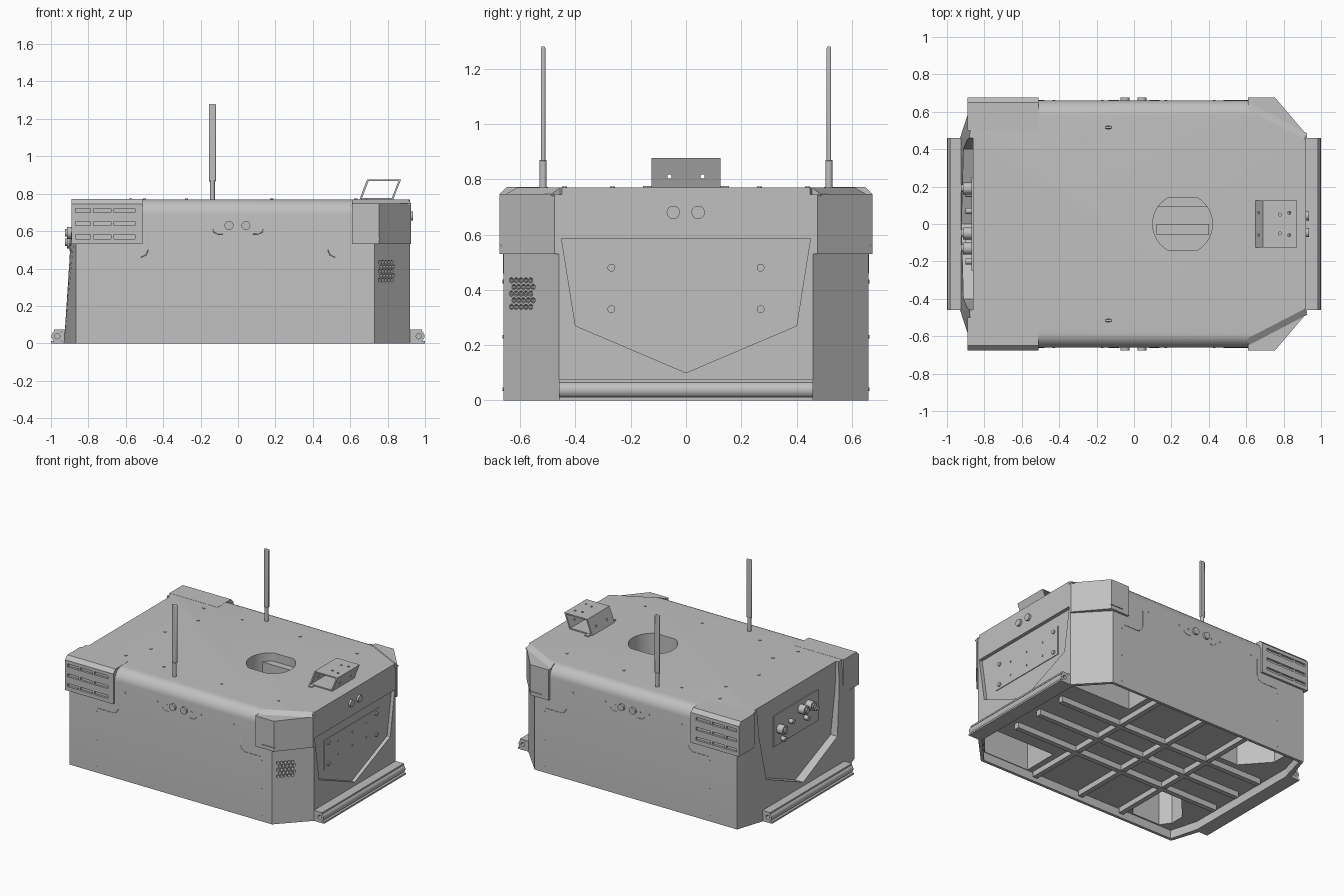
import bpy, bmesh, math
from mathutils import Vector

if "Cube" in bpy.data.objects:
    bpy.data.objects.remove(bpy.data.objects["Cube"])

grey = bpy.data.materials.new("plain grey")
grey.use_nodes = True
grey.diffuse_color = (0.53, 0.53, 0.53, 1)
grey.node_tree.nodes["Principled BSDF"].inputs["Base Color"].default_value = (0.53, 0.53, 0.53, 1)


def finish(name, bm):
    bmesh.ops.recalc_face_normals(bm, faces=bm.faces)
    me = bpy.data.meshes.new(name)
    bm.to_mesh(me)
    bm.free()
    me.materials.append(grey)
    ob = bpy.data.objects.new(name, me)
    bpy.context.collection.objects.link(ob)
    return ob


def extrude(bm, pts, a, b, axis="z"):
    """Extrude a 2D outline from a to b along an axis."""
    place = {"x": lambda p, t: (t, p[0], p[1]),
             "y": lambda p, t: (p[0], t, p[1]),
             "z": lambda p, t: (p[0], p[1], t)}[axis]
    low, high = ([bm.verts.new(place(p, t)) for p in pts] for t in (a, b))
    bm.faces.new(low)
    bm.faces.new(high)
    for i in range(len(pts)):
        j = (i + 1) % len(pts)
        bm.faces.new((low[i], low[j], high[j], high[i]))


def prism(name, pts, a, b, axis="z"):
    bm = bmesh.new()
    extrude(bm, pts, a, b, axis)
    return finish(name, bm)


def box(name, x, y, z):
    return prism(name, [(x[0], y[0]), (x[1], y[0]), (x[1], y[1]), (x[0], y[1])], *z)


def circle(u, v, r, n=20):
    return [(u + r * math.cos(2 * math.pi * i / n), v + r * math.sin(2 * math.pi * i / n)) for i in range(n)]


def discs(name, spots, r, a, b, axis, n=16):
    """Several round studs in one object."""
    bm = bmesh.new()
    for u, v in spots:
        extrude(bm, circle(u, v, r, n), a, b, axis)
    return finish(name, bm)


def cut(target, *cutters):
    for c in cutters:
        c.hide_render = True
        mod = target.modifiers.new("cut", "BOOLEAN")
        mod.operation, mod.solver, mod.object = "DIFFERENCE", "EXACT", c
        bpy.context.view_layer.objects.active = target
        bpy.ops.object.modifier_apply(modifier=mod.name)
        bpy.data.objects.remove(c)


def flip(pts):
    return [(x, -y) for x, y in pts]


def both(half):
    return half + flip(half)[::-1]


# Main housing: chamfered plan, sloping rear, rounded long top edges
bm = bmesh.new()
plan = both([(-0.93, 0.46), (-0.865, 0.66), (0.73, 0.66), (0.92, 0.46)])
extrude(bm, plan, 0, 0.77)
for v in bm.verts:
    if v.co.z > 0.5 and v.co.x < -0.9:
        v.co.x = -0.88
long_edges = [e for e in bm.edges if all(v.co.z > 0.5 and abs(v.co.y) > 0.6 for v in e.verts)]
bmesh.ops.bevel(bm, geom=long_edges, offset=0.08, segments=7, profile=0.5, affect="EDGES")
body = finish("housing", bm)

# Underside cavity and wheel wells
cavity = [(-0.9, 0.44), (-0.845, 0.64), (0.72, 0.64), (0.895, 0.45)]
cut(body, prism("cavity", both(cavity), -0.1, 0.06))
front_well = [(0.36, 0.38), (0.36, 0.635), (0.715, 0.635), (0.88, 0.45), (0.88, 0.38)]
rear_well = [(-0.45, 0.28), (-0.45, 0.56), (-0.52, 0.63), (-0.74, 0.63), (-0.79, 0.56), (-0.79, 0.46), (-0.63, 0.28)]
for well in (front_well, rear_well):
    cut(body, prism("well", well, -0.1, 0.32), prism("well", flip(well), -0.1, 0.32))

# End recesses, top opening and lowered front corners
shield = [(-0.45, 0.585), (-0.4, 0.27), (0, 0.1), (0.4, 0.27), (0.45, 0.585)]
cut(body, prism("recess", shield, 0.895, 1.1, "x"))
cut(body, prism("recess", [(-0.46, 0.8)] + shield + [(0.46, 0.8)], -1.1, -0.86, "x"))
opening = [(x, max(-0.14, min(0.14, y))) for x, y in circle(0.26, 0, 0.16, 48)]
cut(body, prism("opening", opening, 0.62, 0.9))
corner = [(0.61, 0.61), (0.61, 0.8), (1, 0.8), (1, 0.4), (0.91, 0.455)]
for c in (corner, flip(corner)):
    cut(body, prism("corner", c, 0.745, 0.9))

# Honeycomb vent on the front right chamfer
bm = bmesh.new()
along = Vector((0.19, 0.2, 0)).normalized()
out = Vector((along.y, -along.x, 0))
for row in range(5):
    for col in range(5):
        mid = Vector((0.757, -0.632, 0.338 + row * 0.024)) + along * (0.024 * col + 0.012 * (row % 2))
        rings = [[bm.verts.new(mid + out * d + (along * math.sin(k * math.pi / 3) + Vector((0, 0, math.cos(k * math.pi / 3)))) * 0.011)
                  for k in range(6)] for d in (-0.03, 0.03)]
        bm.faces.new(rings[0])
        bm.faces.new(rings[1])
        for k in range(6):
            bm.faces.new((rings[0][k], rings[0][k - 1], rings[1][k - 1], rings[1][k]))
cut(body, finish("vent", bm))

# Parts seen inside the top opening
box("inner_ledge", (0.12, 0.4), (0.09, 0.15), (0.62, 0.71))
box("inner_bar", (0.12, 0.4), (-0.06, 0.0), (0.62, 0.65))

# Underside frame
for y in (-0.22, 0, 0.22):
    box("long_beam", (-0.86, 0.8), (y - 0.018, y + 0.018), (0.02, 0.065))
for x in (-0.42, -0.08, 0.3):
    box("cross_beam", (x - 0.018, x + 0.018), (-0.63, 0.63), (0.022, 0.065))

for s, side in ((-1, "right"), (1, "left")):
    # Rear corner guard with three slots
    edge = [(0.5, 0.53), (0.675, 0.53), (0.675, 0.745), (0.65, 0.771), (0.5, 0.771)]
    guard = prism(side + "_rear_guard", [(s * y, z) for y, z in edge], -0.89, -0.51, "x")
    for z in (0.57, 0.64, 0.71):
        cut(guard, box("slot", (-0.87, -0.55), sorted((s * 0.66, s * 0.7)), (z - 0.011, z + 0.011)))
    for x in (-0.78, -0.67):
        box(side + "_slot_rib", (x - 0.008, x + 0.008), sorted((s * 0.65, s * 0.672)), (0.55, 0.73))

    # Front corner guard wrapped around the chamfer
    wrap = [(0.61, 0.5), (0.61, 0.675), (0.755, 0.675), (0.925, 0.475), (0.925, 0.46), (0.8, 0.46)]
    guard = prism(side + "_front_guard", [(x, s * y) for x, y in wrap], 0.53, 0.747)
    cut(guard, box("slot", (0.66, 0.9), sorted((s * 0.669, s * 0.7)), (0.556, 0.562)))
    # Sloped strip joining guard to top
    strip = [(0.61, 0.61), (0.61, 0.65), (0.925, 0.485), (0.91, 0.455)]
    bm = bmesh.new()
    extrude(bm, [(x, s * y) for x, y in strip], 0.74, 0.77)
    for v in bm.verts:
        if v.co.z > 0.75 and (abs(v.co.y) > 0.64 or v.co.x > 0.92):
            v.co.z = 0.747
    finish(side + "_guard_slope", bm)

    # Antenna
    y = s * 0.517
    prism(side + "_antenna_base", circle(-0.137, y, 0.013), 0.76, 0.87)
    blade = box(side + "_antenna_blade", (-0.156, -0.118), (y - 0.008, y + 0.008), (0.865, 1.28))
    bev = blade.modifiers.new("round", "BEVEL")
    bev.width, bev.segments = 0.005, 2

    # Side buttons, bolts and seams
    discs(side + "_buttons", [(-0.048, 0.63), (0.042, 0.63)], 0.024, s * 0.65, s * 0.675, "y", 24)
    bolts = [(x, z) for x in (-0.65, 0.65) for z in (0.04, 0.23, 0.43)]
    bolts += [(x, 0.63) for x in (-0.43, -0.17, -0.1, 0.095, 0.17, 0.43)]
    discs(side + "_side_bolts", bolts, 0.007, s * 0.655, s * 0.663, "y", 10)
    for m in (-1, 1):
        for path in ([(0.48, 0.62), (0.48, 0.5), (0.492, 0.472), (0.52, 0.46), (0.64, 0.46)],
                     [(0.135, 0.61), (0.128, 0.592), (0.11, 0.585), (0.08, 0.585)]):
            cu = bpy.data.curves.new(side + "_seam", "CURVE")
            cu.dimensions, cu.bevel_depth, cu.bevel_resolution = "3D", 0.002, 0
            sp = cu.splines.new("POLY")
            sp.points.add(len(path) - 1)
            for p, (x, z) in zip(sp.points, path):
                p.co = (m * x, s * 0.66, z, 1)
            cu.materials.append(grey)
            bpy.context.collection.objects.link(bpy.data.objects.new(side + "_seam", cu))

# Bumper rails at both ends
for s, end in ((1, "front"), (-1, "rear")):
    span = lambda a, b: sorted((s * a, s * b))
    box(end + "_rail_base", span(0.9, 1.0), (-0.46, 0.46), (0, 0.012))
    box(end + "_rail_top", span(0.9, 0.985), (-0.46, 0.46), (0.064, 0.075))
    box(end + "_rail_back", span(0.9, 0.945), (-0.46, 0.46), (0.005, 0.07))
    tube = prism(end + "_rail_tube", circle(s * 0.966, 0.038, 0.031, 24), -0.46, 0.46, "y")
    for y in (-0.46, 0.46):
        cut(tube, prism("bore", circle(s * 0.966, 0.038, 0.014, 16), y - 0.04, y + 0.04, "y"))

# Front end plate, buttons and bolts
box("front_plate", (0.89, 0.9), (-0.31, 0.31), (0.3, 0.51))
discs("front_plate_bolts", [(y, z) for y in (-0.27, 0.27) for z in (0.33, 0.48)], 0.014, 0.89, 0.908, "x")
discs("front_plate_pins", [(y, z) for y in (-0.16, 0, 0.16) for z in (0.355, 0.452)], 0.006, 0.89, 0.904, "x", 10)
discs("front_buttons", [(-0.046, 0.68), (0.044, 0.68)], 0.024, 0.9, 0.935, "x", 24)

# Rear connector panel
box("rear_plate", (-0.868, -0.85), (-0.25, 0.25), (0.43, 0.65))
discs("rear_large_connectors", [(0.19, 0.54), (-0.05, 0.59), (-0.13, 0.59)], 0.032, -0.915, -0.86, "x", 24)
discs("rear_connector_tips", [(-0.05, 0.59), (-0.13, 0.59), (0.19, 0.54)], 0.02, -0.925, -0.86, "x", 16)
discs("rear_small_connectors", [(0.16, 0.46), (0.07, 0.55), (-0.1, 0.51), (-0.2, 0.54)], 0.016, -0.9, -0.86, "x")

# Sensor bracket: leaning sheet-metal loop on small feet
bracket = prism("bracket", [(0.65, 0.77), (0.83, 0.77), (0.872, 0.876), (0.69, 0.876)], -0.125, 0.125, "y")
cut(bracket, prism("window", [(0.664, 0.778), (0.823, 0.778), (0.858, 0.868), (0.698, 0.868)], -0.2, 0.2, "y"))
cut(bracket, discs("holes", [(0.78, 0.05), (0.78, -0.05), (0.83, 0.06), (0.83, -0.06)], 0.008, 0.86, 0.9, "z", 12))
cut(bracket, discs("holes", [(-0.06, 0.81), (0.06, 0.81)], 0.008, 0.6, 0.9, "x", 12))
for y in (-0.14, 0.14):
    box("bracket_foot", (0.66, 0.69), (y - 0.015, y + 0.015), (0.768, 0.776))

# Top bolts
tops = [(x, y) for x in (-0.575, -0.275, 0.18, 0.63) for y in (-0.44, 0.44)]
tops += [(-0.575, 0), (-0.5, 0.265), (-0.5, -0.265)]
discs("top_bolts", tops, 0.009, 0.765, 0.774, "z", 12)

# Smooth the curved surfaces, keep edges sharp
bpy.ops.object.select_all(action="DESELECT")
for ob in bpy.context.scene.objects:
    if ob.type == "MESH":
        ob.select_set(True)
bpy.context.view_layer.objects.active = body
bpy.ops.object.shade_smooth_by_angle(angle=math.radians(30))
